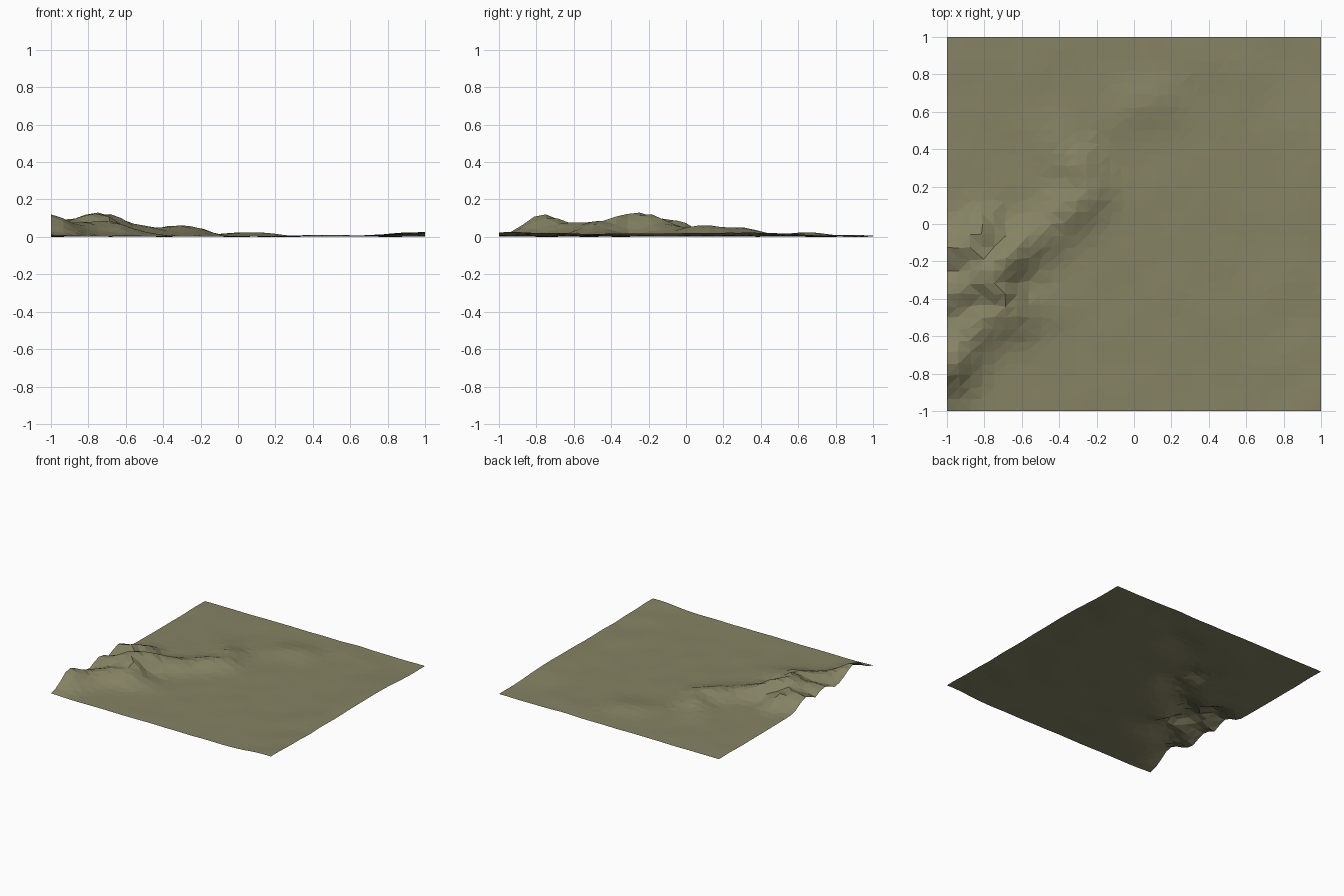
import bpy, bmesh, math
from mathutils import Vector, noise

if "Cube" in bpy.data.objects:
    bpy.data.objects.remove(bpy.data.objects["Cube"])

N = 32  # grid cells per side

# Crest lines: (x, y, height) points with a slope width
RIDGES = [
    (0.13, [(-1, -.77, .112), (-.9, -.64, .07), (-.78, -.49, .08), (-.64, -.47, .07), (-.55, -.46, .035)]),
    (0.12, [(-1.05, -.37, .06), (-.9, -.35, .09), (-.78, -.27, .142), (-.68, -.19, .125),
            (-.58, -.1, .07), (-.45, -.03, .048), (-.32, .1, .068), (-.24, .17, .055),
            (-.29, .3, .048), (-.38, .42, .018)]),
    (0.11, [(-.78, -.27, .135), (-.7, -.38, .1), (-.64, -.48, .065)]),
    (0.11, [(-1.05, -.13, .07), (-.9, -.12, .108), (-.82, -.05, .092)]),
    (0.12, [(-.78, -.27, .10), (-.86, -.12, .09)]),
    (0.12, [(-.1, .55, .012), (0, .62, .02), (.13, .66, .02)]),
    (0.15, [(.4, .9, .008), (.6, .75, .006)]),
    (0.25, [(1, -1.05, .025), (1, -.5, .014), (1, .1, .02), (1, .45, .018)]),
]


def ridge_height(x, y, width, pts):
    best = 0.0
    for a, b in zip(pts, pts[1:]):
        dx, dy = b[0] - a[0], b[1] - a[1]
        t = ((x - a[0]) * dx + (y - a[1]) * dy) / (dx * dx + dy * dy)
        t = min(1, max(0, t))
        d = math.hypot(x - a[0] - t * dx, y - a[1] - t * dy)
        best = max(best, (a[2] + t * (b[2] - a[2])) * math.exp(-(d / width) ** 2))
    return best


def height(x, y):
    h = max(ridge_height(x, y, w, p) for w, p in RIDGES)
    rough = noise.noise(Vector((x * 5, y * 5, 3.7)))
    return max(0, .005 + h * (1 + .12 * rough) + .004 * rough)


# Low-poly ground sheet with a slightly uneven grid
bm = bmesh.new()
bmesh.ops.create_grid(bm, x_segments=N, y_segments=N, size=1)
for v in bm.verts:
    x, y = v.co.x, v.co.y
    if abs(x) < .99 and abs(y) < .99:
        x += .015 * noise.noise(Vector((x * 17, y * 17, 1.3)))
        y += .015 * noise.noise(Vector((x * 17, y * 17, 8.3)))
    v.co = (x, y, height(x, y))
low = min(v.co.z for v in bm.verts)
for v in bm.verts:
    v.co.z -= low
bmesh.ops.triangulate(bm, faces=bm.faces[:])
mesh = bpy.data.meshes.new("terrain")
bm.to_mesh(mesh)
bm.free()
terrain = bpy.data.objects.new("terrain", mesh)
bpy.context.collection.objects.link(terrain)

# Dry grass colour
grass = bpy.data.materials.new("dry_grass")
grass.diffuse_color = (.235, .225, .125, 1)
grass.use_nodes = True
grass.node_tree.nodes["Principled BSDF"].inputs["Base Color"].default_value = grass.diffuse_color
mesh.materials.append(grass)
